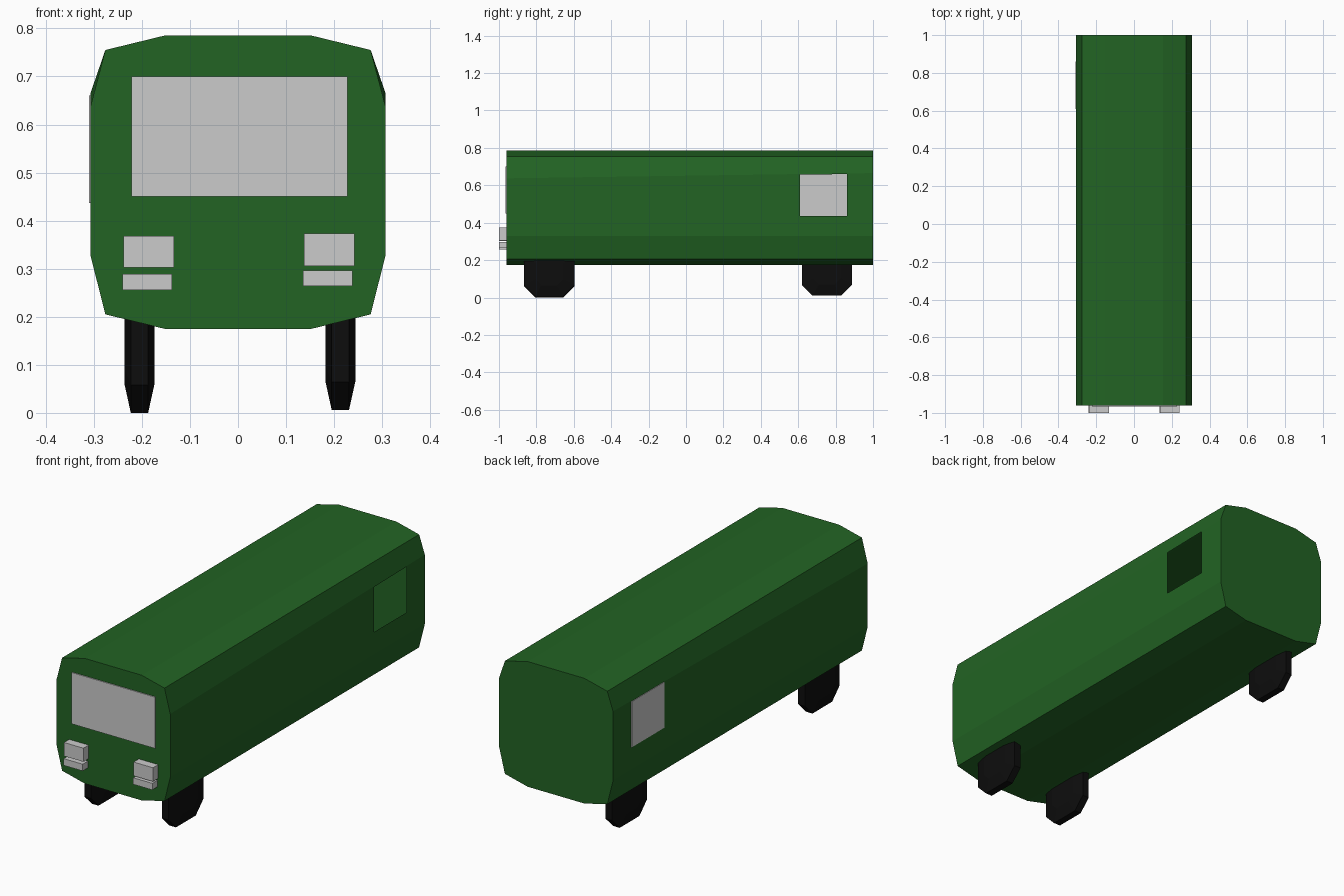
import bpy, bmesh, math

if "Cube" in bpy.data.objects:
    bpy.data.objects.remove(bpy.data.objects["Cube"])


def material(name, colour):
    m = bpy.data.materials.new(name)
    m.diffuse_color = (*colour, 1)
    m.use_nodes = True
    m.node_tree.nodes["Principled BSDF"].inputs["Base Color"].default_value = m.diffuse_color
    return m


GREEN = material("green paint", (0.016, 0.125, 0.017))
GREY = material("light grey", (0.60, 0.60, 0.60))
BLACK = material("black rubber", (0.004, 0.004, 0.004))


def finish(bm, name, mat):
    bmesh.ops.recalc_face_normals(bm, faces=bm.faces)
    me = bpy.data.meshes.new(name)
    bm.to_mesh(me)
    bm.free()
    me.materials.append(mat)
    ob = bpy.data.objects.new(name, me)
    bpy.context.collection.objects.link(ob)
    return ob


def box(name, x, y, z, mat):
    bm = bmesh.new()
    bmesh.ops.create_cube(bm, size=1)
    for v in bm.verts:
        for i, (a, b) in enumerate((x, y, z)):
            v.co[i] = a if v.co[i] < 0 else b
    return finish(bm, name, mat)


# Body: faceted cross-section lofted front to back, window openings in the side walls
WIN_Y, WIN_Z = (0.61, 0.86), (0.437, 0.66)


def section(bm, y, shoulder):
    half = [(0.153, 0.175), (0.276, 0.205), (0.307, 0.328),
            (0.307, shoulder), (0.276, 0.755), (0.153, 0.785)]
    pts = half + [(-x, z) for x, z in reversed(half)]
    return [bm.verts.new((x, y, z)) for x, z in pts]


bm = bmesh.new()
front, back = section(bm, -0.96, 0.637), section(bm, 1.0, 0.665)
bm.faces.new(front)
bm.faces.new(back)
n = len(front)
for i in range(n):
    j = (i + 1) % n
    wall = [front[i], back[i], back[j], front[j]]
    if i in (2, 8):
        zs = WIN_Z if i == 2 else WIN_Z[::-1]
        x = front[i].co.x
        hole = [bm.verts.new((x, y, z)) for y, z in
                ((WIN_Y[0], zs[0]), (WIN_Y[1], zs[0]), (WIN_Y[1], zs[1]), (WIN_Y[0], zs[1]))]
        for k in range(4):
            m = (k + 1) % 4
            bm.faces.new((wall[k], wall[m], hole[m], hole[k]))
    else:
        bm.faces.new(wall)
finish(bm, "body", GREEN)

# Glazing: windscreen and left rear window (the right opening is empty)
box("windscreen", (-0.222, 0.228), (-0.965, -0.958), (0.45, 0.70), GREY)
box("left_window", (-0.310, -0.304), WIN_Y, WIN_Z, GREY)

# Headlights with indicators below
box("left_headlight", (-0.238, -0.133), (-1.0, -0.95), (0.302, 0.368), GREY)
box("right_headlight", (0.137, 0.242), (-1.0, -0.95), (0.306, 0.373), GREY)
box("left_indicator", (-0.24, -0.137), (-1.0, -0.95), (0.256, 0.289), GREY)
box("right_indicator", (0.135, 0.238), (-1.0, -0.95), (0.264, 0.296), GREY)


# Wheels: octagonal tyres with bevelled shoulders
def wheel(name, x, y, bottom):
    bm = bmesh.new()
    r, f = 0.134, 0.076
    octagon = [(f, -r), (r, -f), (r, f), (f, r), (-f, r), (-r, f), (-r, -f), (-f, -r)]
    rings = [[bm.verts.new((x + dx, y + a * s, bottom + r + b * s)) for a, b in octagon]
             for dx, s in ((-0.031, 0.56), (-0.018, 1), (0.018, 1), (0.031, 0.56))]
    bm.faces.new(rings[0])
    bm.faces.new(rings[-1])
    for p, q in zip(rings, rings[1:]):
        for i in range(8):
            j = (i + 1) % 8
            bm.faces.new((p[i], p[j], q[j], q[i]))
    finish(bm, name, BLACK)


wheel("front_left_wheel", -0.205, -0.731, 0.0)
wheel("front_right_wheel", 0.213, -0.731, 0.006)
wheel("rear_left_wheel", -0.205, 0.753, 0.01)
